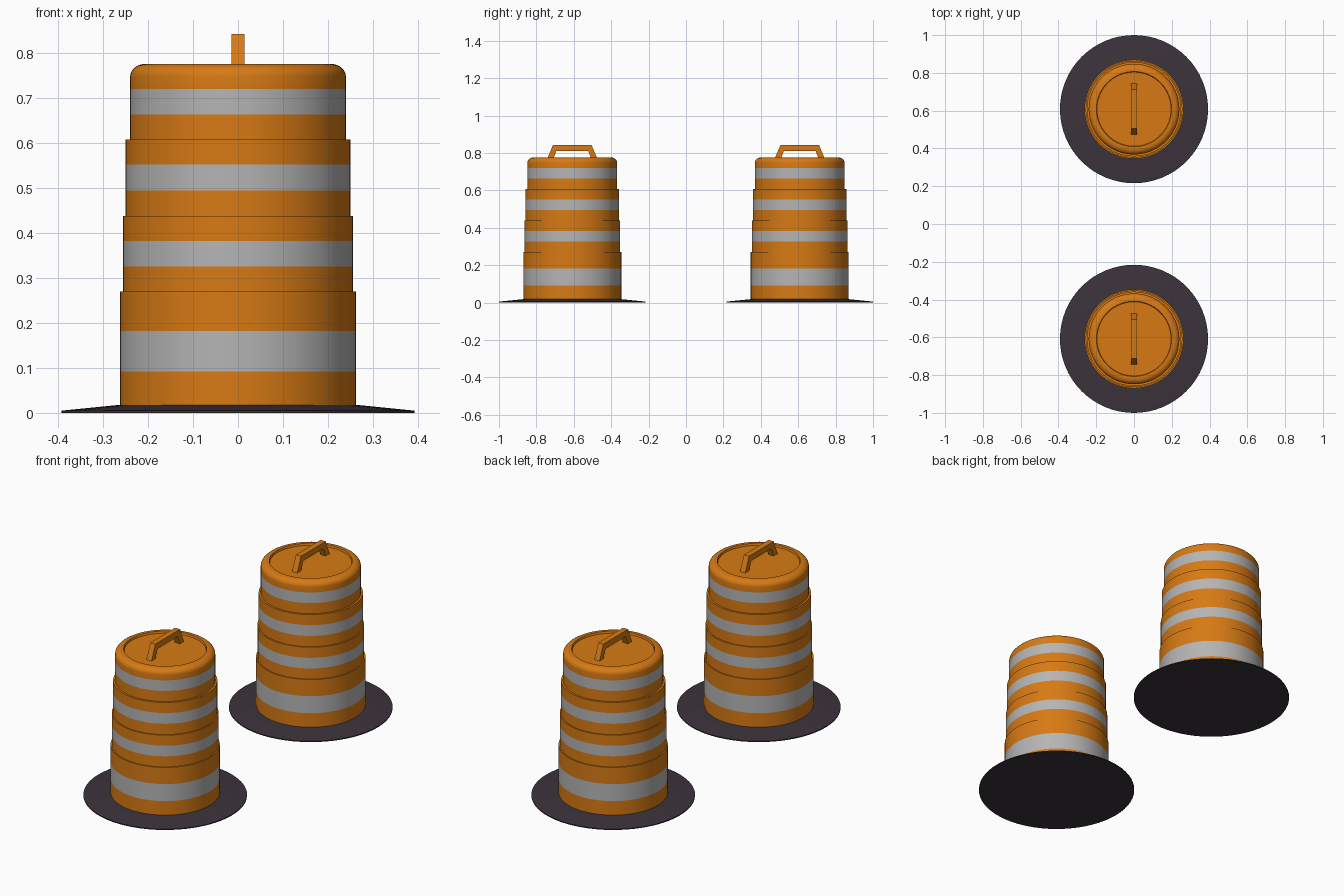
import bpy, bmesh, math

if "Cube" in bpy.data.objects:
    bpy.data.objects.remove(bpy.data.objects["Cube"])

SEG = 64
CENTRE = 0.608  # distance of each barrel from the origin along y


def material(name, rgb):
    m = bpy.data.materials.new(name)
    m.diffuse_color = (*rgb, 1.0)
    m.use_nodes = True
    m.node_tree.nodes["Principled BSDF"].inputs["Base Color"].default_value = m.diffuse_color
    return m


ORANGE = material("safety orange", (0.68, 0.195, 0.007))
GREY = material("reflective grey", (0.46, 0.46, 0.46))
RUBBER = material("dark rubber", (0.045, 0.033, 0.045))

# heights of the reflective bands
BANDS = [(0.092, 0.182), (0.326, 0.382), (0.495, 0.552), (0.664, 0.720)]


def finish(bm, name, mats, y, angle=None):
    bmesh.ops.recalc_face_normals(bm, faces=bm.faces)
    me = bpy.data.meshes.new(name)
    bm.to_mesh(me)
    bm.free()
    ob = bpy.data.objects.new(name, me)
    bpy.context.collection.objects.link(ob)
    ob.location.y = y
    for m in mats:
        me.materials.append(m)
    if angle:
        bpy.ops.object.select_all(action='DESELECT')
        ob.select_set(True)
        bpy.context.view_layer.objects.active = ob
        bpy.ops.object.shade_smooth_by_angle(angle=math.radians(angle))
    return ob


def lathe(profile):
    """Revolve (radius, z) points about z and cap both ends."""
    bm = bmesh.new()
    rings = []
    for r, z in profile:
        rings.append([bm.verts.new((r * math.cos(2 * math.pi * i / SEG),
                                    r * math.sin(2 * math.pi * i / SEG), z))
                      for i in range(SEG)])
    for a, b in zip(rings, rings[1:]):
        for i in range(SEG):
            j = (i + 1) % SEG
            bm.faces.new((a[i], a[j], b[j], b[i]))
    bm.faces.new(rings[0][::-1])
    bm.faces.new(rings[-1])
    return bm


def barrel_profile():
    tiers = [(0.262, 0.012, 0.270), (0.256, 0.270, 0.438),
             (0.250, 0.438, 0.608), (0.240, 0.608, 0.748)]
    pts = []
    for (r, z0, z1), (b0, b1) in zip(tiers, BANDS):
        pts += [(r, z0), (r, b0), (r, b1), (r, z1)]
    # rounded shoulder, then the recessed lid
    for k in range(1, 7):
        a = math.pi / 2 * k / 6
        pts.append((0.240 - 0.034 * (1 - math.cos(a)), 0.748 + 0.028 * math.sin(a)))
    pts += [(0.199, 0.776), (0.196, 0.766)]
    return pts


def make_barrel(y, side):
    # rubber base ring, thin at the rim
    finish(lathe([(0.392, 0.0), (0.392, 0.005), (0.262, 0.018)]),
           side + "_base", [RUBBER], y, 30)

    # stepped drum body with reflective bands
    bm = lathe(barrel_profile())
    for f in bm.faces:
        z = f.calc_center_median().z
        if len(f.verts) == 4 and any(b0 < z < b1 for b0, b1 in BANDS):
            f.material_index = 1
    finish(bm, side + "_drum", [ORANGE, GREY], y, 35)

    # carrying handle: trapezoid arch extruded across x
    bm = bmesh.new()
    outer = [(-0.136, 0.764), (-0.103, 0.843), (0.103, 0.843), (0.136, 0.764)]
    inner = [(-0.103, 0.764), (-0.085, 0.811), (0.085, 0.811), (0.103, 0.764)]
    w = 0.015
    quads = [[outer[i], outer[i + 1], inner[i + 1], inner[i]] for i in range(3)]
    for q in quads:
        face = bm.faces.new([bm.verts.new((-w, p, z)) for p, z in q])
    bmesh.ops.remove_doubles(bm, verts=bm.verts, dist=1e-5)
    ext = bmesh.ops.extrude_face_region(bm, geom=bm.faces[:], use_keep_orig=True)
    bmesh.ops.translate(bm, vec=(2 * w, 0, 0),
                        verts=[v for v in ext["geom"] if isinstance(v, bmesh.types.BMVert)])
    finish(bm, side + "_handle", [ORANGE], y)


make_barrel(-CENTRE, "front_barrel")
make_barrel(CENTRE, "back_barrel")
